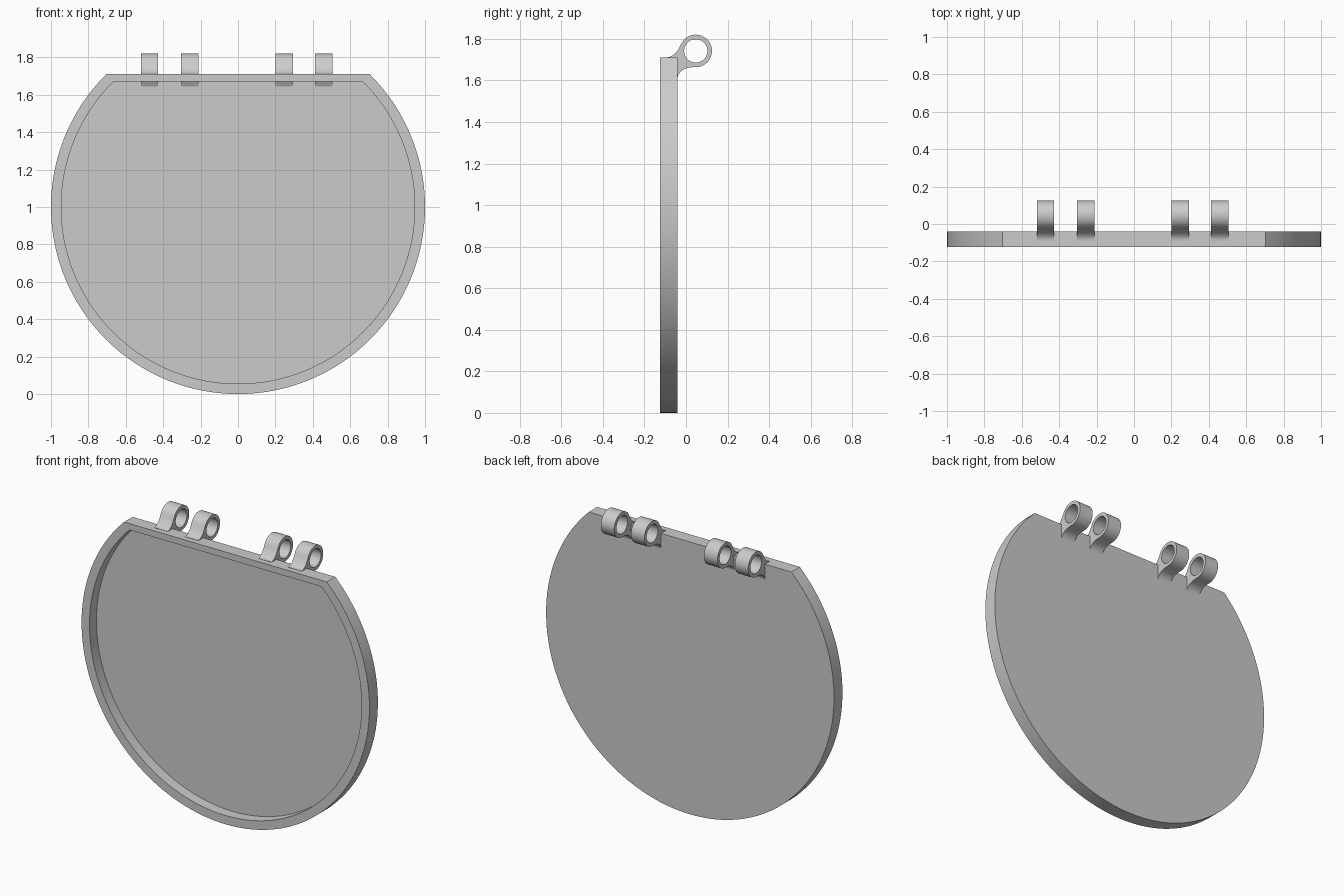
import bpy, bmesh, math
from mathutils import Matrix, Vector

cube = bpy.data.objects.get("Cube")
if cube:
    bpy.data.objects.remove(cube)

grey = bpy.data.materials.new("light grey")
grey.use_nodes = True
grey.diffuse_color = (0.6, 0.6, 0.6, 1)
grey.node_tree.nodes["Principled BSDF"].inputs["Base Color"].default_value = (0.6, 0.6, 0.6, 1)


def finish(obj):
    obj.data.materials.clear()
    obj.data.materials.append(grey)
    bpy.ops.object.select_all(action='DESELECT')
    obj.select_set(True)
    bpy.context.view_layer.objects.active = obj
    bpy.ops.object.shade_smooth_by_angle(angle=math.radians(30))


def cut_disc(bm, radius, flat, y, steps=128):
    """Circle with a flat top, as a ring of vertices."""
    a = math.asin(flat / radius)
    sweep = math.pi + 2 * a
    angles = [math.pi - a + sweep * i / steps for i in range(steps + 1)]
    return [bm.verts.new((radius * math.cos(t), y, 1 + radius * math.sin(t))) for t in angles]


# Lid: flat-topped disc with a raised rim around a recessed front
FRONT, FLOOR, BACK = -0.124, -0.055, -0.04
bm = bmesh.new()
rings = [cut_disc(bm, 1, 0.71, BACK), cut_disc(bm, 1, 0.71, FRONT),
         cut_disc(bm, 0.945, 0.67, FRONT), cut_disc(bm, 0.945, 0.67, FLOOR)]
for r, s in zip(rings, rings[1:]):
    for i in range(len(r)):
        j = (i + 1) % len(r)
        bm.faces.new((r[i], r[j], s[j], s[i]))
bm.faces.new(rings[0])
bm.faces.new(rings[-1])
bmesh.ops.recalc_face_normals(bm, faces=bm.faces)
mesh = bpy.data.meshes.new("lid")
bm.to_mesh(mesh)
bm.free()
lid = bpy.data.objects.new("lid", mesh)
bpy.context.collection.objects.link(lid)
finish(lid)

# Hinge knuckle profile in (y, z): foot, fillets and pierced barrel
CENTRE, OUTER, HOLE = Vector((0.047, 1.742)), 0.078, 0.056


def arc(radius, start, end, steps):
    angles = [math.radians(start + (end - start) * i / steps) for i in range(steps + 1)]
    return [CENTRE + radius * Vector((math.cos(t), math.sin(t))) for t in angles]


def bend(a, b, c, steps=10):
    a, b, c = Vector(a), Vector(b), Vector(c)
    return [a.lerp(b, i / steps).lerp(b.lerp(c, i / steps), i / steps) for i in range(steps + 1)]


barrel = arc(OUTER, 155, -90, 44)
profile = (bend((-0.09, 1.712), (-0.053, 1.712), barrel[0])[:-1] + barrel
           + bend(barrel[-1], (-0.03, 1.664), (-0.04, 1.616))[1:])
bore = arc(HOLE, 0, 360, 48)[:-1]

curve = bpy.data.curves.new("knuckle_profile", 'CURVE')
curve.dimensions = '2D'
curve.fill_mode = 'BOTH'
curve.extrude = 0.0465
for points in (profile, bore):
    spline = curve.splines.new('POLY')
    spline.points.add(len(points) - 1)
    for p, co in zip(spline.points, points):
        p.co = (co.x, co.y, 0, 1)
    spline.use_cyclic_u = True

# Four knuckles along the flat edge
swap_axes = Matrix(((0, 0, 1), (1, 0, 0), (0, 1, 0))).to_4x4()
names = ("right_outer", "right_inner", "left_inner", "left_outer")
for name, x in zip(names, (-0.473, -0.259, 0.248, 0.458)):
    knuckle = bpy.data.objects.new(name + "_knuckle", curve.copy())
    bpy.context.collection.objects.link(knuckle)
    knuckle.matrix_world = Matrix.Translation((x, 0, 0)) @ swap_axes
    bpy.ops.object.select_all(action='DESELECT')
    knuckle.select_set(True)
    bpy.context.view_layer.objects.active = knuckle
    bpy.ops.object.convert(target='MESH')
    knuckle = bpy.context.view_layer.objects.active
    # Weld the caps to the sides
    bm = bmesh.new()
    bm.from_mesh(knuckle.data)
    bmesh.ops.remove_doubles(bm, verts=bm.verts, dist=0.0001)
    bmesh.ops.recalc_face_normals(bm, faces=bm.faces)
    bm.to_mesh(knuckle.data)
    bm.free()
    finish(knuckle)
